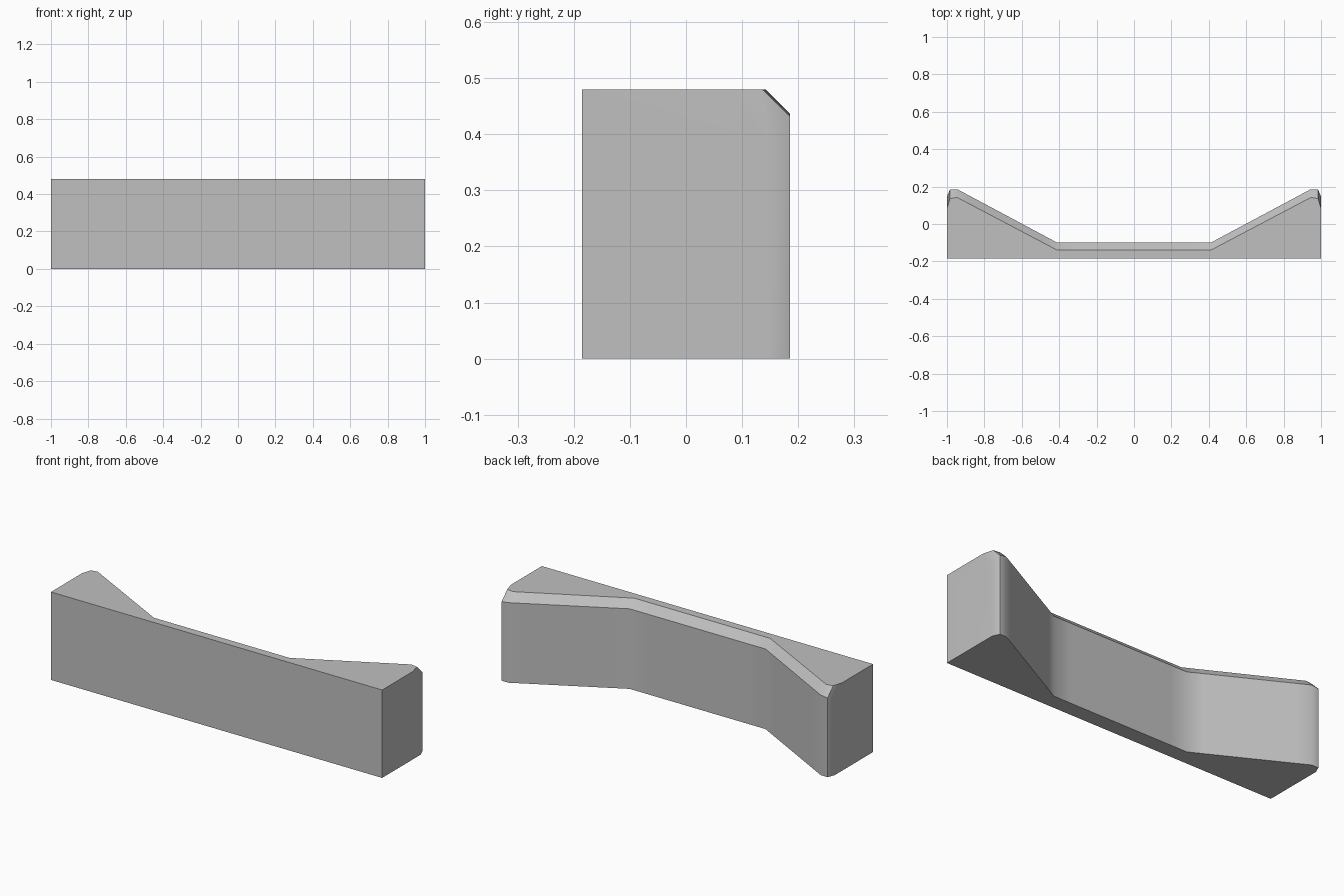
import bpy
import bmesh
import math

cube = bpy.data.objects.get("Cube")
if cube:
    bpy.data.objects.remove(cube, do_unlink=True)

HEIGHT = 0.48

# One half of the plan (x, y, z), front corner to concave fold
foot = [(1, -0.185), (1, 0.147), (0.984, 0.185), (0.943, 0.185), (0.41, -0.10)]
rim = [(1, 0.147, 0.38), (0.984, 0.185, 0.432), (0.943, 0.185, 0.437), (0.41, -0.10, 0.437)]
crown = [(1, -0.185), (1, 0.083), (0.984, 0.136), (0.946, 0.142), (0.41, -0.14)]


def ring(bm, half):
    """Full loop of vertices: the half plan followed by its mirror image."""
    other = [(-p[0],) + tuple(p[1:]) for p in reversed(half)]
    return [bm.verts.new(p) for p in half + other]


bm = bmesh.new()
low = ring(bm, [(x, y, 0) for x, y in foot])
mid = ring(bm, rim)
top = ring(bm, [(x, y, HEIGHT) for x, y in crown])

# Flat ends, front and sides
bm.faces.new(low)
bm.faces.new(top)
bm.faces.new([low[0], low[-1], top[-1], top[0]])
bm.faces.new([low[0], low[1], mid[0], top[1], top[0]])
bm.faces.new([low[-1], low[-2], mid[-1], top[-2], top[-1]])

# Back wall and the chamfer above it
for i in range(len(mid) - 1):
    bm.faces.new([low[i + 1], low[i + 2], mid[i + 1], mid[i]])
    bm.faces.new([mid[i], mid[i + 1], top[i + 2], top[i + 1]])

# Support loops keep the soft shading close to the folds
for x in (0.31, 0.48, 0.88):
    for side in (-1, 1):
        bmesh.ops.bisect_plane(bm, geom=bm.verts[:] + bm.edges[:] + bm.faces[:],
                               plane_co=(side * x, 0, 0), plane_no=(1, 0, 0))
bmesh.ops.recalc_face_normals(bm, faces=bm.faces[:])

mesh = bpy.data.meshes.new("block_body")
bm.to_mesh(mesh)
bm.free()
body = bpy.data.objects.new("block_body", mesh)
bpy.context.collection.objects.link(body)

# Plain grey material
grey = bpy.data.materials.new("light_grey")
grey.use_nodes = True
colour = (0.53, 0.53, 0.53, 1)
grey.diffuse_color = colour
grey.node_tree.nodes["Principled BSDF"].inputs["Base Color"].default_value = colour
mesh.materials.append(grey)

# Soft folds, crisp edges
bpy.context.view_layer.objects.active = body
body.select_set(True)
bpy.ops.object.shade_smooth_by_angle(angle=math.radians(32))
weighted = body.modifiers.new("weighted_normals", 'WEIGHTED_NORMAL')
weighted.keep_sharp = True
